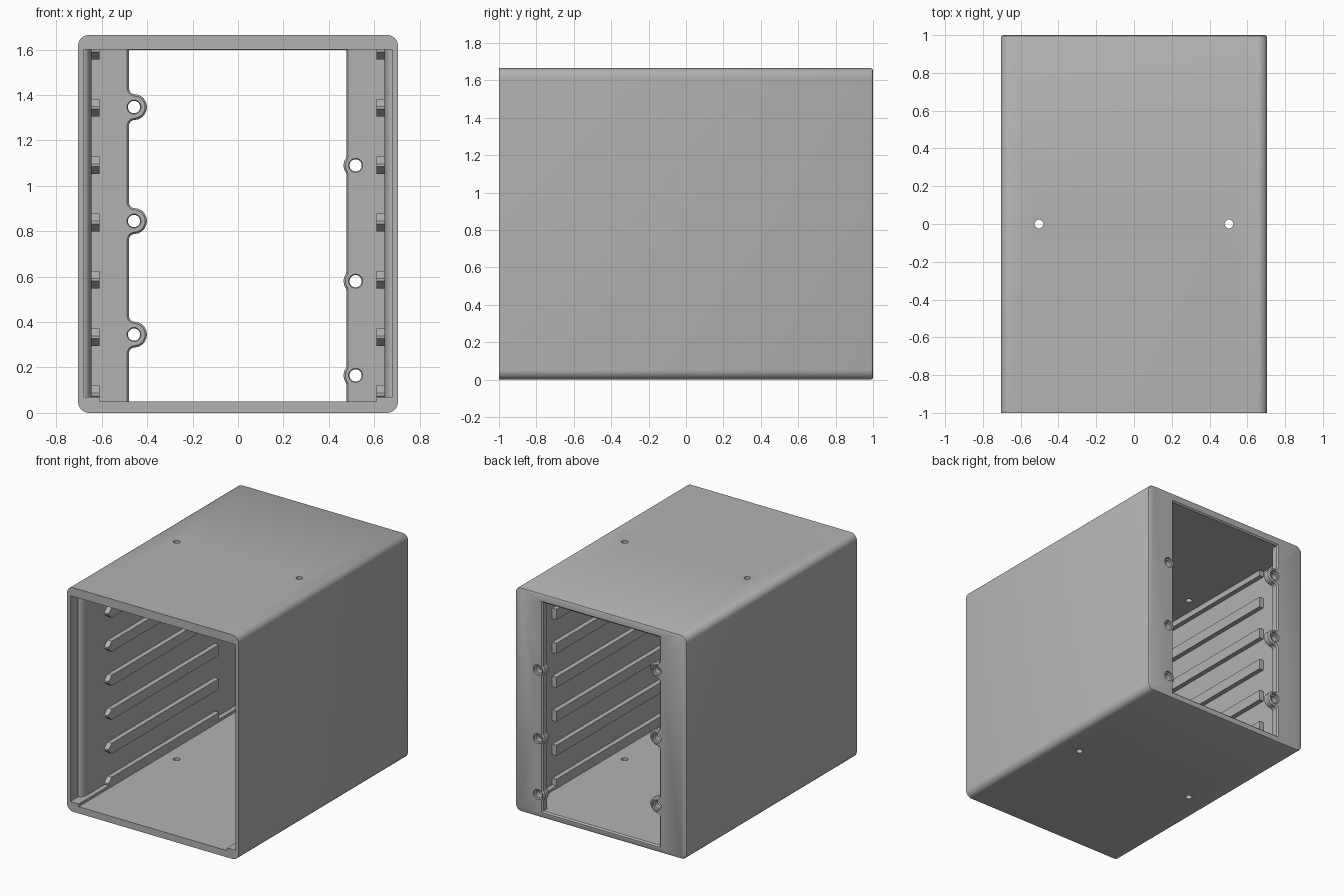
import bpy, bmesh
from math import pi, sin, cos, sqrt, atan2
from mathutils import Matrix

cube = bpy.data.objects.get("Cube")
if cube:
    bpy.data.objects.remove(cube)

grey = bpy.data.materials.new("light_grey")
grey.use_nodes = True
COLOUR = (0.45, 0.45, 0.45, 1)
grey.diffuse_color = COLOUR
grey.node_tree.nodes["Principled BSDF"].inputs["Base Color"].default_value = COLOUR

W, H = 0.705, 1.665         # half width and height of the case
FLOOR, CEILING = 0.05, 1.6
WALL, RAIL = 0.645, 0.61    # inner wall and rail faces
PANEL = 0.94                # inside of the back panel


def loft(name, rings):
    """Closed solid through matching rings of 3D points."""
    bm = bmesh.new()
    rows = [[bm.verts.new(p) for p in ring] for ring in rings]
    n = len(rows[0])
    for a, b in zip(rows, rows[1:]):
        for i in range(n):
            j = (i + 1) % n
            bm.faces.new((a[i], a[j], b[j], b[i]))
    bm.faces.new(rows[0])
    bm.faces.new(rows[-1])
    bmesh.ops.recalc_face_normals(bm, faces=bm.faces)
    mesh = bpy.data.meshes.new(name)
    bm.to_mesh(mesh)
    bm.free()
    mesh.materials.append(grey)
    obj = bpy.data.objects.new(name, mesh)
    bpy.context.collection.objects.link(obj)
    return obj


def box(name, x0, x1, y0, y1, z0, z1):
    base = [(x0, y0), (x1, y0), (x1, y1), (x0, y1)]
    return loft(name, [[(x, y, z) for x, y in base] for z in (z0, z1)])


def turned(name, steps, matrix, n=32):
    """Round solid along local z from (radius, height) steps."""
    obj = loft(name, [[(r * cos(2 * pi * i / n), r * sin(2 * pi * i / n), h)
                       for i in range(n)] for r, h in steps])
    obj.data.transform(matrix)
    return obj


def arc(cx, cz, r, a0, a1, n=10):
    return [(cx + r * cos(a0 + (a1 - a0) * i / n),
             cz + r * sin(a0 + (a1 - a0) * i / n)) for i in range(n + 1)]


def cut(target, cutter):
    cutter.hide_render = True
    mod = target.modifiers.new("cut", 'BOOLEAN')
    mod.operation = 'DIFFERENCE'
    mod.solver = 'EXACT'
    mod.object = cutter
    bpy.context.view_layer.objects.active = target
    bpy.ops.object.modifier_apply(modifier=mod.name)
    bpy.data.objects.remove(cutter)


def rounded_outline(inset, y, r=0.05):
    pts = []
    for k, (sx, top) in enumerate([(1, 1), (-1, 1), (-1, 0), (1, 0)]):
        cz = H - r if top else r
        pts += arc(sx * (W - r), cz, r - inset, k * pi / 2, (k + 1) * pi / 2)
    return [(x, y, z) for x, z in pts]


# Rounded outer case with a softened back edge
case = loft("case", [rounded_outline(0, -1), rounded_outline(0, 0.988),
                     rounded_outline(0.004, 0.996), rounded_outline(0.012, 1)])

# Main cavity, wider at the front mouth with a rounded step in the side walls
side = [(0.678, -1.1), (0.678, -0.91)]
side += [(WALL + 0.033 * (1 - sin(a * pi / 12)), -0.845 - 0.065 * cos(a * pi / 12))
         for a in range(1, 7)]
side += [(WALL, PANEL)]
plan = side + [(-x, y) for x, y in reversed(side)]
cut(case, loft("cavity", [[(x, y, z) for x, y in plan] for z in (0.07, CEILING)]))
# Lower floor between the two side ledges
cut(case, box("floor_channel", -RAIL, RAIL, -1.1, PANEL, FLOOR, 0.2))

# Screw positions in the back panel: (opening edge, side, x, radius, heights)
LEFT = (-0.48, 1, -0.458, 0.057, (0.345, 0.845, 1.347))
RIGHT = (0.477, -1, 0.518, 0.053, (0.165, 0.58, 1.09))


def scalloped_edge(group, off, f=0.025):
    """Upward path along one edge of the opening, around its screw tabs."""
    edge, s, cx, r, heights = group
    c = (cx - edge) * s
    h = sqrt((r + f) ** 2 - (f - c) ** 2)
    t = atan2(h, f - c)
    pts = []
    for z in heights:
        lower = arc(f, z - h, f + off, pi, pi - t)
        tab = arc(c, z, r - off, -t, t)
        upper = arc(f, z + h, f + off, pi + t, pi)
        pts += [(edge + s * u, v) for u, v in lower[:-1] + tab + upper[1:]]
    return pts


def opening(off, zoff, y):
    z0, z1 = FLOOR + 0.001 - zoff, CEILING - 0.001 + zoff
    path = [(LEFT[0] - off, z0)] + scalloped_edge(LEFT, off) + [(LEFT[0] - off, z1)]
    path += [(RIGHT[0] + off, z1)] + scalloped_edge(RIGHT, off)[::-1] + [(RIGHT[0] + off, z0)]
    return [(x, y, z) for x, z in path]


# Back opening with chamfered edges on both faces
cut(case, loft("back_opening", [opening(0.016, 0, 0.932), opening(0, 0, 0.948),
                                opening(0, 0, 0.99), opening(0.02, 0.02, 1.01)]))

# Screw holes through the back panel, counterbored from behind
for group in (LEFT, RIGHT):
    for z in group[4]:
        place = Matrix.Translation((group[2], 0, z)) @ Matrix.Rotation(-pi / 2, 4, 'X')
        cut(case, turned("screw_hole", [(0.036, 0.932), (0.027, 0.947), (0.027, 0.982),
                                        (0.037, 0.985), (0.037, 1.05)], place))

# Mounting holes through the top and bottom
for x in (-0.503, 0.503):
    cut(case, turned("mounting_hole", [(0.023, -0.1), (0.023, H + 0.1)],
                     Matrix.Translation((x, 0, 0))))

bpy.ops.object.select_all(action='DESELECT')
case.select_set(True)
bpy.context.view_layer.objects.active = case
bpy.ops.object.shade_smooth_by_angle(angle=0.5)

# Guide rails with tapered noses on both side walls
for i in range(7):
    z = 0.081 + 0.2525 * i
    outline = [(0.65, z - 0.039), (0.65, z + 0.039), (-0.61, z + 0.039),
               (-0.65, z + 0.006), (-0.65, z - 0.006), (-0.61, z - 0.039)]
    for s, label in ((1, "left"), (-1, "right")):
        loft(f"{label}_rail_{i + 1}", [[(s * x, y, v) for y, v in outline]
                                       for x in (RAIL, WALL + 0.015)])
